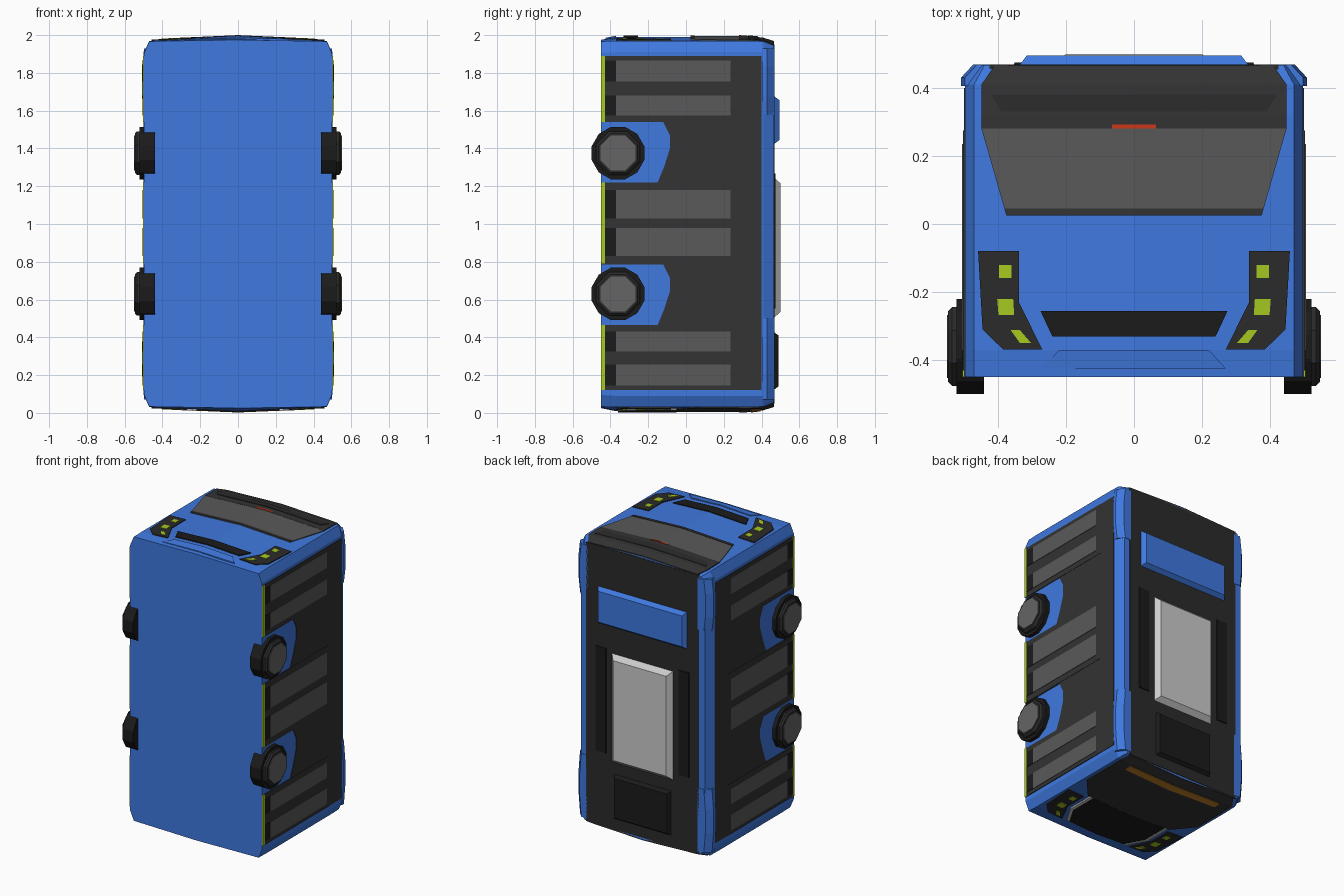
import bpy, bmesh, math
from mathutils import Matrix

if "Cube" in bpy.data.objects:
    bpy.data.objects.remove(bpy.data.objects["Cube"])


def material(name, rgb):
    m = bpy.data.materials.new(name)
    m.diffuse_color = (*rgb, 1)
    m.use_nodes = True
    m.node_tree.nodes["Principled BSDF"].inputs["Base Color"].default_value = m.diffuse_color
    return m


BLUE = material("blue", (.05, .19, .74))
DARK = material("dark", (.033, .033, .033))
TRIM = material("trim", (.024, .024, .024))
BLACK = material("black", (.011, .011, .011))
GLASS = material("glass", (.1, .1, .1))
GREEN = material("green", (.38, .58, .015))
RED = material("red", (.6, .04, .01))
AMBER = material("amber", (.5, .2, .02))
HUB = material("hub", (.13, .13, .13))


def finish(name, bm, mat, mirror):
    bmesh.ops.recalc_face_normals(bm, faces=bm.faces)
    me = bpy.data.meshes.new(name)
    bm.to_mesh(me)
    bm.free()
    ob = bpy.data.objects.new(name, me)
    bpy.context.collection.objects.link(ob)
    if mat:
        me.materials.append(mat)
    if mirror:
        ob.modifiers.new("mirror", 'MIRROR')
    return ob


def loft(name, rings, mat, mirror=False):
    """Skin a stack of equal-length rings and cap both ends."""
    bm = bmesh.new()
    vs = [[bm.verts.new(p) for p in r] for r in rings]
    n = len(vs[0])
    for a, b in zip(vs, vs[1:]):
        for i in range(n):
            j = (i + 1) % n
            bm.faces.new((a[i], a[j], b[j], b[i]))
    bm.faces.new(vs[0])
    bm.faces.new(vs[-1])
    return finish(name, bm, mat, mirror)


def side(name, pts, x, mat):
    """Mirrored side panel from a (y, z) outline."""
    return loft(name, [[(q, y, z) for y, z in pts] for q in (x - .03, x)], mat, True)


def rect(a0, a1, b0, b1):
    return [(a0, b0), (a1, b0), (a1, b1), (a0, b1)]


# Body sections: y, half width, end apex z, corner z, side z
SECT = [(-.45, .47, 1.975, 1.967, 1.905), (-.37, .47, 1.991, 1.969, 1.91),
        (.32, .47, 1.991, 1.969, 1.91), (.41, .47, 1.98, 1.967, 1.91),
        (.465, .44, 1.963, 1.945, 1.89)]


def end_z(x, y):
    for a, b in zip(SECT, SECT[1:]):
        if y <= b[0]:
            t = (y - a[0]) / (b[0] - a[0])
            top = a[2] + t * (b[2] - a[2])
            cor = a[3] + t * (b[3] - a[3])
            return top + (cor - top) * abs(x) / .47
    return SECT[-1][2]


def end_plate(name, pts, mat, lift=.005, front=True):
    """Mirrored plate lying on the creased nose (top) or tail (bottom)."""
    def ring(h):
        r = [(x, y, end_z(x, y) + h) for x, y in pts]
        return r if front else [(x, y, 2 - z) for x, y, z in r]
    return loft(name, [ring(-.02), ring(lift)], mat, True)


# Body shell
rings = []
for y, w, ap, cor, sd in SECT:
    half = [(0, ap), (w, cor), (w + .027, sd), (w + .027, 2 - sd), (w, 2 - cor), (0, 2 - ap)]
    ring = half + [(-x, z) for x, z in half[-2:0:-1]]
    rings.append([(x, y, z) for x, z in ring])
loft("body_shell", rings, BLUE)

# Dark side cladding stepping around the wheel arches
clad = [(.40, .12), (.40, 1.89), (-.448, 1.89)]
for top in (1.54, .785):
    clad += [(-.448, top), (-.12, top), (-.085, top - .07), (-.085, top - .14),
             (-.115, top - .235), (-.15, top - .32), (-.448, top - .32)]
clad += [(-.448, .12)]
side("side_cladding", clad, .5, DARK)

# Side window blocks with glass, black strip and green sill
for i, (z0, z1, wins) in enumerate([
        (1.54, 1.89, [(1.755, 1.865), (1.575, 1.68)]),
        (.79, 1.22, [(1.03, 1.18), (.83, .98)]),
        (.12, .465, [(.325, .43), (.145, .255)])]):
    side(f"window_block_{i}", rect(-.43, .275, z0, z1), .502, DARK)
    side(f"green_sill_{i}", rect(-.449, -.43, z0, z1), .504, GREEN)
    for j, (a, b) in enumerate(wins):
        side(f"side_glass_{i}_{j}", rect(-.37, .235, a, b), .505, GLASS)
        side(f"side_vent_{i}_{j}", rect(-.43, -.37, a, b), .505, BLACK)

# Roof rail swellings near each end
for i, (z0, z1) in enumerate([(1.58, 1.93), (.07, .5)]):
    m = (z0 + z1) / 2
    rail = [(.45, z0), (.45, z1), (.497, z1), (.508, m + .08), (.508, m - .08), (.497, z0)]
    loft(f"rail_swelling_{i}",
         [[(x, .405, z) for x, z in rail], [(x, .43, z) for x, z in rail],
          [(x - .035, .468, z) for x, z in rail]], BLUE, True)


def roof_box(name, x0, x1, z0, z1, y, mat, inset=.0, mirror=False):
    return loft(name, [[(x, .44, z) for x, z in rect(x0, x1, z0, z1)],
                       [(x, .462, z) for x, z in rect(x0, x1, z0, z1)],
                       [(x, y, z) for x, z in rect(x0 + inset, x1 - inset, z0 + inset, z1 - inset)]],
                mat, mirror)


# Roof fittings
roof_box("roof_panel", -.425, .425, .05, 1.95, .468, TRIM)
roof_box("roof_pod", -.34, .34, 1.42, 1.68, .495, BLUE, .025)
roof_box("air_unit", -.235, .235, .5, 1.25, .5, None, .035)
roof_box("roof_slat", .27, .355, .55, 1.27, .474, BLACK, .004, True)
roof_box("rear_hatch", -.22, .22, .12, .43, .49, BLACK, .02)

# Nose: brow, windscreen, visor, marker light, grille
for front, tag in ((True, "front"), (False, "rear")):
    end_plate(f"{tag}_brow", [(0, .28), (.448, .28), (.448, .32), (0, .32)], DARK, .006, front)
    end_plate(f"{tag}_brow_mid", [(0, .32), (.448, .32), (.448, .41), (0, .41)], DARK, .006, front)
    end_plate(f"{tag}_brow_top", [(0, .41), (.448, .41), (.41, .465), (0, .465)], DARK, .006, front)
end_plate("windscreen", [(0, .025), (.375, .025), (.448, .28), (0, .28)], GLASS)
end_plate("wiper_strip", [(0, .025), (.375, .025), (.38, .045), (0, .045)], DARK, .008)
end_plate("visor", [(0, .33), (.39, .33), (.42, .38), (0, .38)], TRIM, .01)
end_plate("marker_light", [(0, .28), (.065, .28), (.065, .292), (0, .292)], RED, .009)
end_plate("grille", [(0, -.255), (.275, -.255), (.24, -.33), (0, -.33)], BLACK, .006)
end_plate("bumper_lip", [(0, -.37), (.22, -.37), (.27, -.425), (0, -.425)], BLUE, .006)

# Tail: dark door, lower window, pale trims, amber strip
end_plate("tail_door", [(0, -.05), (.33, -.05), (.448, .08), (.448, .28), (0, .28)], DARK, .005, False)
end_plate("tail_window", [(0, -.36), (.22, -.36), (.29, -.24), (.29, -.05), (0, -.05)], BLACK, .006, False)
end_plate("tail_trim", [(.22, -.36), (.24, -.36), (.31, -.24), (.31, -.05), (.29, -.05), (.29, -.24)],
          None, .009, False)
end_plate("tail_strip", [(0, .345), (.36, .345), (.36, .395), (0, .395)], AMBER, .01, False)

# Lamp clusters on both ends
for front, tag in ((True, "head"), (False, "tail")):
    end_plate(f"{tag}_lamp_housing", [(.338, -.08), (.458, -.08), (.445, -.31), (.385, -.368),
                                      (.27, -.368), (.338, -.23)], TRIM, .006, front)
    for i, p in enumerate([
            [(.36, -.12), (.396, -.12), (.396, -.158), (.36, -.158)],
            [(.355, -.22), (.402, -.22), (.398, -.268), (.352, -.268)],
            [(.335, -.312), (.362, -.312), (.335, -.35), (.302, -.35)]]):
        end_plate(f"{tag}_lamp_{i}", p, GREEN, .009, front)


def ngon(x, r, n, z):
    return [(x, -.36 + r * math.cos((k + .5) * math.tau / n), z + r * math.sin((k + .5) * math.tau / n))
            for k in range(n)]


# Wheels
for z, tag in ((1.375, "front"), (.63, "rear")):
    loft(f"{tag}_tyre", [ngon(.44, .144, 12, z), ngon(.522, .144, 12, z)], BLACK, True)
    loft(f"{tag}_rim", [ngon(.5, .125, 8, z), ngon(.535, .125, 8, z), ngon(.546, .112, 8, z)], TRIM, True)
    loft(f"{tag}_hub", [ngon(.53, .1, 8, z), ngon(.55, .1, 8, z)], HUB, True)
